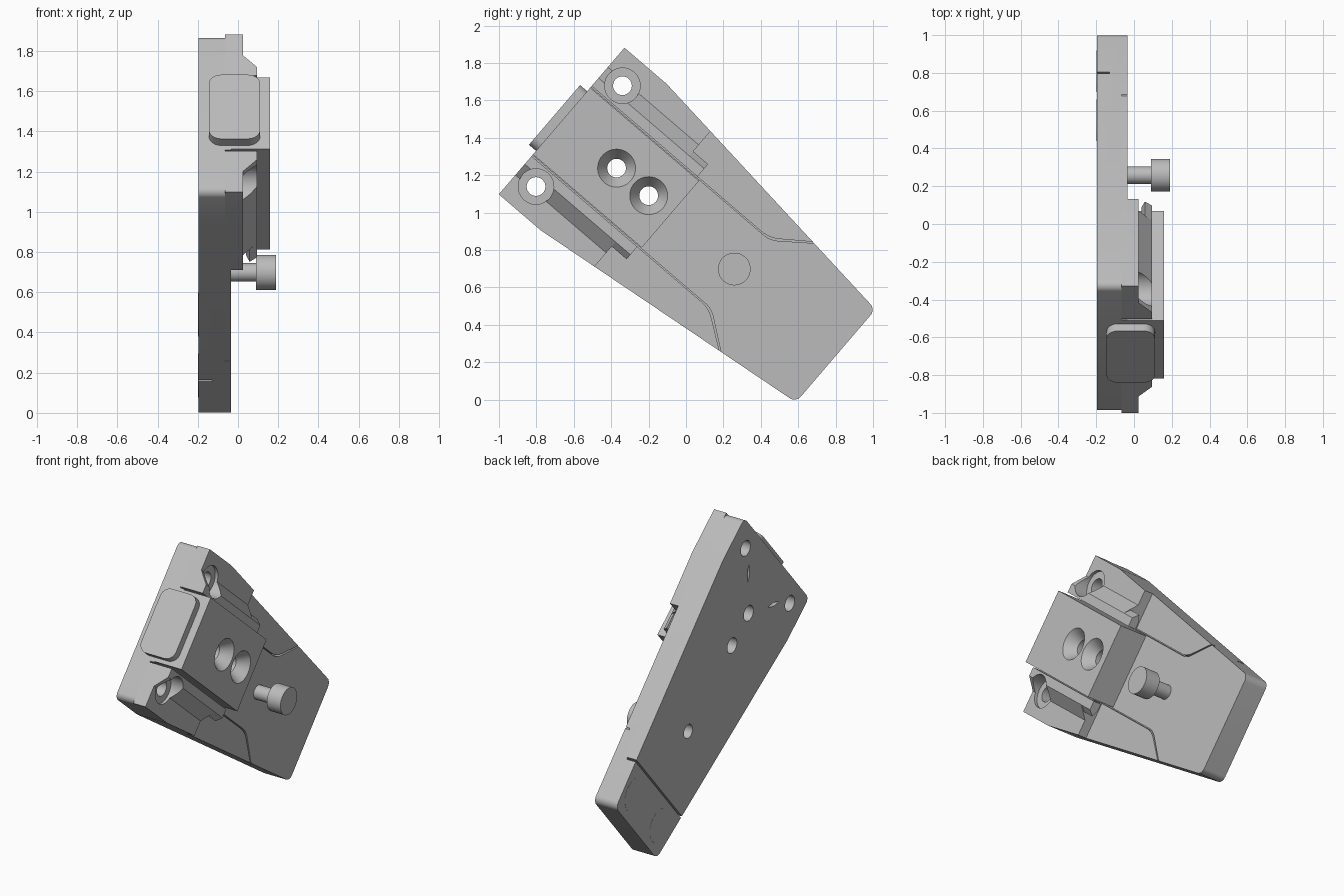
import bpy, bmesh, math
from mathutils import Matrix, Vector

cube = bpy.data.objects.get("Cube")
if cube:
    bpy.data.objects.remove(cube, do_unlink=True)

grey = bpy.data.materials.new("satin grey")
grey.use_nodes = True
colour = (0.5, 0.5, 0.5, 1)
grey.diffuse_color = colour
grey.node_tree.nodes["Principled BSDF"].inputs["Base Color"].default_value = colour

# Local frame: X along the plate from its front edge, Y across it, Z its thickness
TILT = math.radians(40.6)
c, s = math.cos(TILT), math.sin(TILT)
FRAME = Matrix(((0, 0, 1, 0), (c, s, 0, -0.665), (-s, c, 0, 1.49), (0, 0, 0, 1)))
ALONG = Matrix(((0, 0, 1, 0), (1, 0, 0, 0), (0, 1, 0, 0), (0, 0, 0, 1)))

BACK, SEAT, TOP, STEP, RIDGE, FACE = -0.197, -0.065, -0.035, 0.025, 0.095, 0.16


def finish(name, bm):
    bmesh.ops.recalc_face_normals(bm, faces=bm.faces[:])
    mesh = bpy.data.meshes.new(name)
    bm.to_mesh(mesh)
    bm.free()
    mesh.materials.append(grey)
    ob = bpy.data.objects.new(name, mesh)
    bpy.context.collection.objects.link(ob)
    ob.matrix_world = FRAME
    return ob


def prism(name, points, low, high, radius=0, rounded=None, along=False):
    """Extrude an outline; round the listed corners (all when none are listed)."""
    bm = bmesh.new()
    rings = [[bm.verts.new((p, q, h)) for p, q in points] for h in (low, high)]
    n = len(points)
    bm.faces.new(rings[0])
    bm.faces.new(rings[1])
    for i in range(n):
        j = (i + 1) % n
        bm.faces.new((rings[0][i], rings[0][j], rings[1][j], rings[1][i]))
    if radius:
        picks = range(n) if rounded is None else rounded
        edges = [bm.edges.get((rings[0][i], rings[1][i])) for i in picks]
        bmesh.ops.bevel(bm, geom=edges, offset=radius, segments=8,
                        affect='EDGES', profile=0.5)
    if along:
        bm.transform(ALONG)
    return finish(name, bm)


def rod(name, u, v, low, high, r_low, r_high=None, along=False):
    bm = bmesh.new()
    bmesh.ops.create_cone(bm, cap_ends=True, segments=48, radius1=r_low,
                          radius2=r_high or r_low, depth=high - low,
                          matrix=Matrix.Translation((u, v, (low + high) / 2)))
    if along:
        bm.transform(ALONG)
    return finish(name, bm)


def rect(a0, a1, b0, b1):
    return [(a0, b0), (a1, b0), (a1, b1), (a0, b1)]


def cut(targets, cutter):
    cutter.hide_render = True
    for ob in targets:
        mod = ob.modifiers.new("cut", 'BOOLEAN')
        mod.operation, mod.solver, mod.object = 'DIFFERENCE', 'EXACT', cutter
        bpy.context.view_layer.update()
        baked = bpy.data.meshes.new_from_object(
            ob.evaluated_get(bpy.context.evaluated_depsgraph_get()))
        ob.modifiers.clear()
        ob.data = baked
    bpy.data.objects.remove(cutter, do_unlink=True)


def half(u):
    """Half width of the tapering plate."""
    return 0.516 - 0.116 * max(0, u - 0.3)


def mirrored(side):
    return side + [(u, -v) for u, v in reversed(side)]


# Base plate and the raised tongue on it
END = 1.93
base = prism("base_plate", mirrored([(0, half(0)), (0.3, half(0)), (END, half(END))]),
             BACK, SEAT, 0.04, (0, 2, 3, 5))
tongue = prism("centre_tongue",
               mirrored([(0, 0.24), (1.26, 0.24), (1.45, half(1.45)), (END, half(END))]),
               SEAT, TOP, 0.04, (1, 3, 4, 6))

# Clamp block and its front boss
block = prism("clamp_block", rect(0, 0.766, -0.235, 0.235), TOP, FACE)
boss = prism("front_boss", rect(-0.21, 0.21, -0.145, 0.11), -0.05, 0, 0.06, along=True)
cut([boss], prism("slot", rect(-0.165, 0.165, -0.1, 0.065), -0.1, 0.1, 0.06, along=True))
for v in (-0.095, 0.095):
    cut([block, tongue, base], rod("bolt_hole", v, -0.02, -0.1, 0.28, 0.046, along=True))

# Countersunk holes through the block
for u in (0.387, 0.613):
    cut([block, tongue, base], rod("bore", u, 0, -0.3, 0.3, 0.05))
    cut([block], rod("countersink", u, 0, 0.09, FACE + 0.001, 0.05, 0.102))

# Side wings with sloped rails and counterbored holes
for word, side in (("upper", 1), ("lower", -1)):
    def flip(points):
        return [(u, v * side) for u, v in points]

    def flip_profile(points):
        return [(v * side, x) for v, x in points]

    wing = prism(word + "_wing", flip([(0, 0.247), (1.25, 0.247), (1.44, half(1.44)),
                                       (0.3, half(0.3)), (0, half(0))]),
                 SEAT, TOP, 0.05, (1,))
    pad = prism(word + "_wing_pad", flip([(0, 0.247), (0.64, 0.247), (0.64, half(0.64)),
                                          (0.3, half(0.3)), (0, half(0))]), TOP, STEP)
    rail = prism(word + "_rail", flip_profile([(0.247, STEP), (0.38, STEP),
                                               (0.303, RIDGE), (0.247, RIDGE)]),
                 0, 0.64, along=True)
    prism(word + "_rail_tip", flip_profile([(0.247, 0.04), (0.29, 0.04), (0.335, 0.058),
                                            (0.303, RIDGE), (0.247, RIDGE)]),
          0.64, 0.745, along=True)
    cut([wing, pad, base], rod("bore", 0.124, 0.355 * side, -0.3, 0.3, 0.05))
    cut([pad, rail], rod("counterbore", 0.124, 0.355 * side, 0.005, 0.3, 0.095))

    # Narrow relief slit on the back and round inserts near the rear end
    a, b = Vector((0.217, 0.2 * side)), Vector((-0.72, 0.69 * side))
    across = Vector((-b.y, b.x))
    slit = [a + b * 0.065, a + across * 0.013, a - b * 0.065, a - across * 0.013]
    cut([base], prism("relief", [tuple(p) for p in slit], -0.3, -0.12))
    rod(word + "_rear_insert", 1.77, 0.2 * side, BACK - 0.001, BACK + 0.02, 0.11)

# Rear slit and screw hole on the back
cut([base], prism("rear_slit", rect(1.614, 1.626, -0.6, 0.6), -0.3, -0.13))
cut([base], rod("screw_hole", 1.216, 0, -0.3, -0.08, 0.045))

# Thumb screw
rod("screw_shaft", 1.216, 0, -0.08, 0.09, 0.046)
rod("screw_head", 1.216, 0, 0.09, 0.19, 0.087)

bpy.ops.object.select_all(action='DESELECT')
for ob in bpy.context.collection.objects:
    if ob.type == 'MESH':
        ob.select_set(True)
        bpy.context.view_layer.objects.active = ob
bpy.ops.object.shade_smooth_by_angle(angle=math.radians(30))
